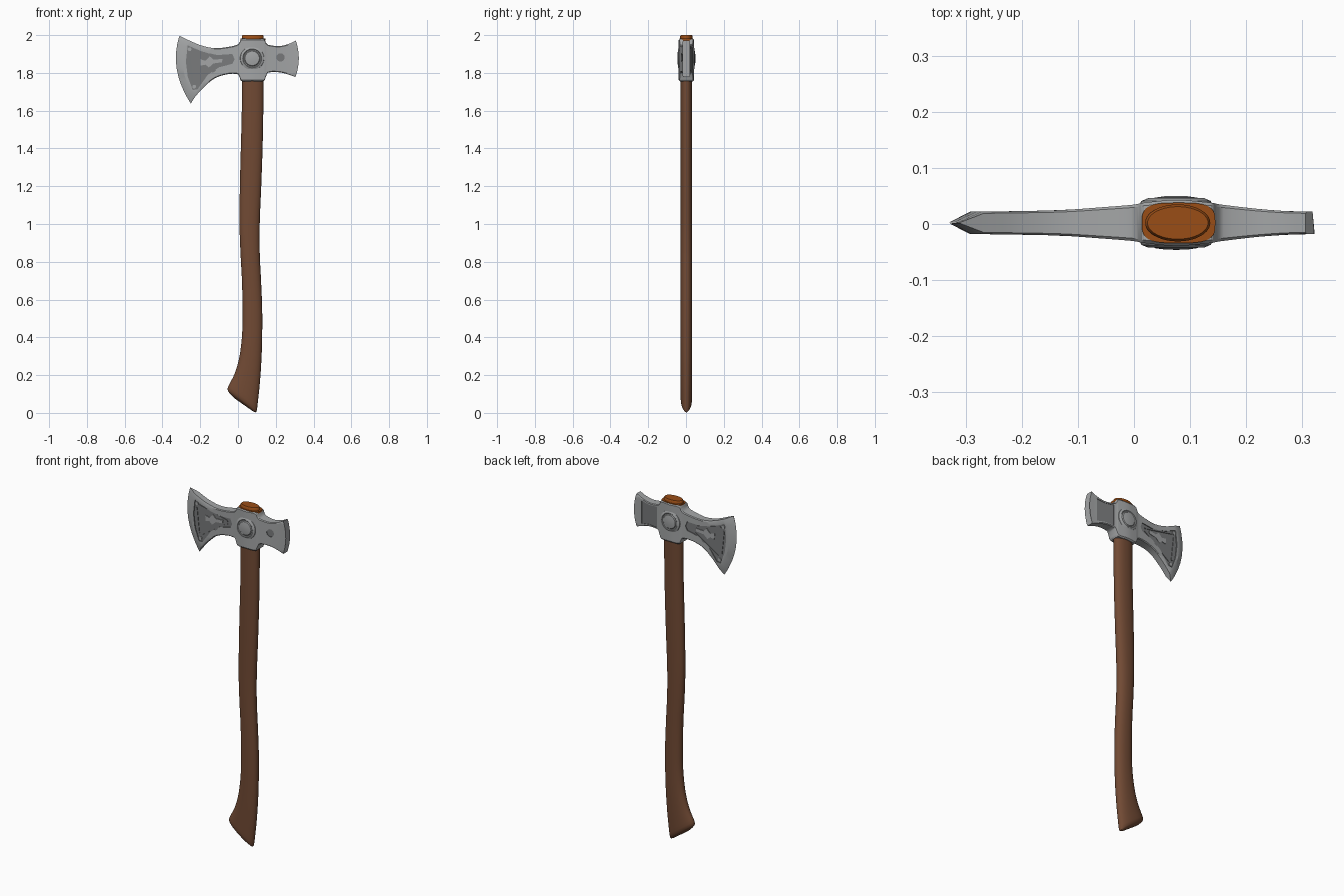
import bpy, bmesh, math
from mathutils import Vector

if "Cube" in bpy.data.objects:
    bpy.data.objects.remove(bpy.data.objects["Cube"])


def material(name, rgb):
    m = bpy.data.materials.new(name)
    m.diffuse_color = (*rgb, 1)
    m.use_nodes = True
    m.node_tree.nodes["Principled BSDF"].inputs["Base Color"].default_value = m.diffuse_color
    return m


STEEL = material("steel", (0.37, 0.38, 0.385))
DARK = material("dark steel", (0.19, 0.195, 0.2))
WOOD = material("brown wood", (0.165, 0.068, 0.034))
ENDGRAIN = material("orange end wood", (0.32, 0.075, 0.008))
YC = 0.002  # centre plane of the axe


def loft(name, rings, mats, index=0, angle=35):
    """Closed solid through equal-length rings of points."""
    bm = bmesh.new()
    vs = [[bm.verts.new(p) for p in r] for r in rings]
    n = len(vs[0])
    for a, b in zip(vs, vs[1:]):
        for i in range(n):
            bm.faces.new((a[i], a[(i + 1) % n], b[(i + 1) % n], b[i]))
    bm.faces.new(vs[0][::-1])
    bm.faces.new(vs[-1])
    bmesh.ops.recalc_face_normals(bm, faces=bm.faces[:])
    for f in bm.faces:
        f.material_index = index
    me = bpy.data.meshes.new(name)
    bm.to_mesh(me)
    bm.free()
    for m in mats:
        me.materials.append(m)
    ob = bpy.data.objects.new(name, me)
    bpy.context.collection.objects.link(ob)
    smooth(ob, angle)
    return ob


def smooth(ob, angle):
    bpy.ops.object.select_all(action='DESELECT')
    ob.select_set(True)
    bpy.context.view_layer.objects.active = ob
    bpy.ops.object.shade_smooth_by_angle(angle=math.radians(angle))


def spline(rows, steps):
    """Smooth curve through rows of numbers, spaced by chord length."""
    P = [Vector(r) for r in rows]
    s = [0]
    for a, b in zip(P, P[1:]):
        s.append(s[-1] + (b - a).length)
    last = len(P) - 1
    T = []
    for i in range(len(P)):
        a, b = max(i - 1, 0), min(i + 1, last)
        T.append((P[b] - P[a]) / (s[b] - s[a]))
    out = []
    for i in range(last):
        h = s[i + 1] - s[i]
        for k in range(steps):
            t = k / steps
            out.append(P[i] * (2*t**3 - 3*t*t + 1) + T[i] * h * (t**3 - 2*t*t + t)
                       + P[i + 1] * (3*t*t - 2*t**3) + T[i + 1] * h * (t**3 - t*t))
    return out + [P[-1]]


def oval(xl, zl, xr, zr, ry, power=1.0, n=40):
    """Oval ring between a left and a right point; power < 1 is squarer."""
    pts = []
    for i in range(n):
        a = 2 * math.pi * i / n
        c, d = math.cos(a), math.sin(a)
        c = math.copysign(abs(c) ** power, c)
        d = math.copysign(abs(d) ** power, d)
        u = (c + 1) / 2
        pts.append((xl + (xr - xl) * u, YC + ry * d, zl + (zr - zl) * u))
    return pts


# handle: left x, left z, right x, right z
handle = [(.02, 1.985, .135, 1.985), (.02, 1.75, .135, 1.75), (.02, 1.6, .134, 1.6),
          (.015, 1.4, .13, 1.4), (.01, 1.2, .123, 1.2), (.008, 1.0, .115, 1.0),
          (.013, .85, .115, .85), (.021, .7, .122, .7), (.024, .55, .128, .55),
          (.022, .42, .128, .41), (.008, .3, .124, .28), (-.017, .21, .115, .15),
          (-.052, .14, .102, .03)]
rings = [oval(*r, .031, .9) for r in spline(handle, 5)]
for xl, zl, xr, zr, ry in [(-.056, .125, .099, .012, .029), (-.052, .114, .097, .005, .023),
                           (-.042, .1, .092, .003, .015), (-.02, .078, .08, .008, .005)]:
    rings.append(oval(xl, zl, xr, zr, ry, .9))
loft("handle", rings, [WOOD])

# wooden end showing on top of the head
loft("handle_top_plate", [oval(.014, z, .145, z, .036, .6) for z in (1.972, 1.983)], [ENDGRAIN])
loft("handle_top_plug", [oval(.078 - w, z, .078 + w, z, d) for w, d, z in
     ((.058, .033, 1.975), (.058, .033, 1.994), (.054, .029, 2.0))], [ENDGRAIN])

# head: top x, top z, bottom x, bottom z, half thickness, sideways bulge
edge = (-.31, 1.997, -.25, 1.638, .001, -.044)
head = [(-.268, 1.976, -.228, 1.672, .02, -.042), (-.2, 1.947, -.19, 1.715, .021, -.02),
        (-.125, 1.931, -.125, 1.77, .023, 0), (-.055, 1.937, -.055, 1.793, .028, 0),
        (-.005, 1.949, -.002, 1.793, .032, 0), (.008, 1.962, .008, 1.778, .034, 0),
        (.018, 1.98, .018, 1.757, .036, 0), (.075, 1.981, .075, 1.756, .041, 0),
        (.137, 1.98, .137, 1.757, .036, 0), (.147, 1.962, .147, 1.778, .034, 0),
        (.16, 1.949, .16, 1.801, .032, 0), (.22, 1.942, .22, 1.803, .025, 0),
        (.27, 1.954, .268, 1.791, .021, .008), (.306, 1.971, .304, 1.778, .02, .017)]
V = [0, .03, .12, .25, .375, .5, .625, .75, .88, .97, 1]
rings = []
for tx, tz, bx, bz, t, bulge in [Vector(edge)] + spline(head, 4):
    side = []
    for v in V:
        w = t * (.85 if v in (0, 1) else 1)
        side.append((tx + (bx - tx) * v + bulge * 4 * v * (1 - v), w, tz + (bz - tz) * v))
    rings.append([(x, YC - w, z) for x, w, z in side] + [(x, YC + w, z) for x, w, z in side[::-1]])
axe_head = loft("axe_head", rings, [STEEL, DARK], 0, 28)


def half_thickness(x):
    for a, b in zip(head, head[1:]):
        if a[0] <= x <= b[0]:
            return a[4] + (b[4] - a[4]) * (x - a[0]) / (b[0] - a[0])
    return .02


def slab(name, poly, side, low, high, mats, index=0):
    """Outline raised from low to high, measured from the head surface."""
    return loft(name, [[(x, YC + side * (half_thickness(x) + h), z) for x, z in poly]
                       for h in (low, high)], mats, index)


def cut(poly, side, depth):
    c = slab("cutter", poly, side, -depth, .03, [STEEL, DARK], 1)
    c.hide_render = True
    m = axe_head.modifiers.new("recess", 'BOOLEAN')
    m.operation, m.solver, m.object = 'DIFFERENCE', 'EXACT', c
    bpy.context.view_layer.objects.active = axe_head
    bpy.ops.object.modifier_apply(modifier=m.name)
    bpy.data.objects.remove(c)


def circle(cx, cz, r, n=20):
    return [(cx + r * math.cos(2 * math.pi * i / n), cz + r * math.sin(2 * math.pi * i / n))
            for i in range(n)]


# engraved blade panels, ornaments and round bosses on both sides
panel = [(-.266, 1.945), (-.2, 1.917), (-.125, 1.893), (-.03, 1.9), (-.018, 1.872),
         (-.03, 1.848), (-.1, 1.83), (-.16, 1.79), (-.215, 1.712), (-.24, 1.71),
         (-.266, 1.78), (-.276, 1.86)]
ornament = [(-.2, 1.872), (-.172, 1.864), (-.15, 1.888), (-.13, 1.87), (-.082, 1.874),
            (-.085, 1.856), (-.13, 1.85), (-.155, 1.828), (-.172, 1.844), (-.198, 1.838)]
boss = [(.066, .03), (.062, .039), (.05, .044), (.047, .041), (.042, .041),
        (.038, .045), (.02, .0475), (.002, .048)]
for side, label in ((-1, "front"), (1, "back")):
    cut(panel, side, .005)
    slab("blade_ornament_" + label, ornament, side, -.008, -.001, [STEEL])
    for i, (x, z) in enumerate([(-.256, 1.925), (-.232, 1.727)]):
        slab(f"blade_stud_{label}_{i}", circle(x, z, .01), side, -.008, 0, [STEEL])
    # raised strips running along the panel
    for i, (a, b) in enumerate([((-.24, 1.918), (-.05, 1.878)), ((-.222, 1.745), (-.05, 1.862)),
                                ((-.258, 1.9), (-.242, 1.755))]):
        d = (Vector(b) - Vector(a)).normalized() * .004
        strip = [(a[0] - d.y, a[1] + d.x), (b[0] - d.y, b[1] + d.x),
                 (b[0] + d.y, b[1] - d.x), (a[0] + d.y, a[1] - d.x)]
        slab(f"blade_strip_{label}_{i}", strip, side, -.008, -.002, [DARK])
    loft("round_boss_" + label, [[(x, YC + side * y, z) for x, z in circle(.075, 1.877, r, 40)]
                                 for r, y in boss], [STEEL], 0, 25)

# poll marks: round dent in front, square panel behind
cut(circle(.225, 1.882, .022), -1, .003)
cut([(.165, 1.935), (.22, 1.93), (.272, 1.938), (.272, 1.806), (.22, 1.815), (.165, 1.813)], 1, .003)
smooth(axe_head, 28)
